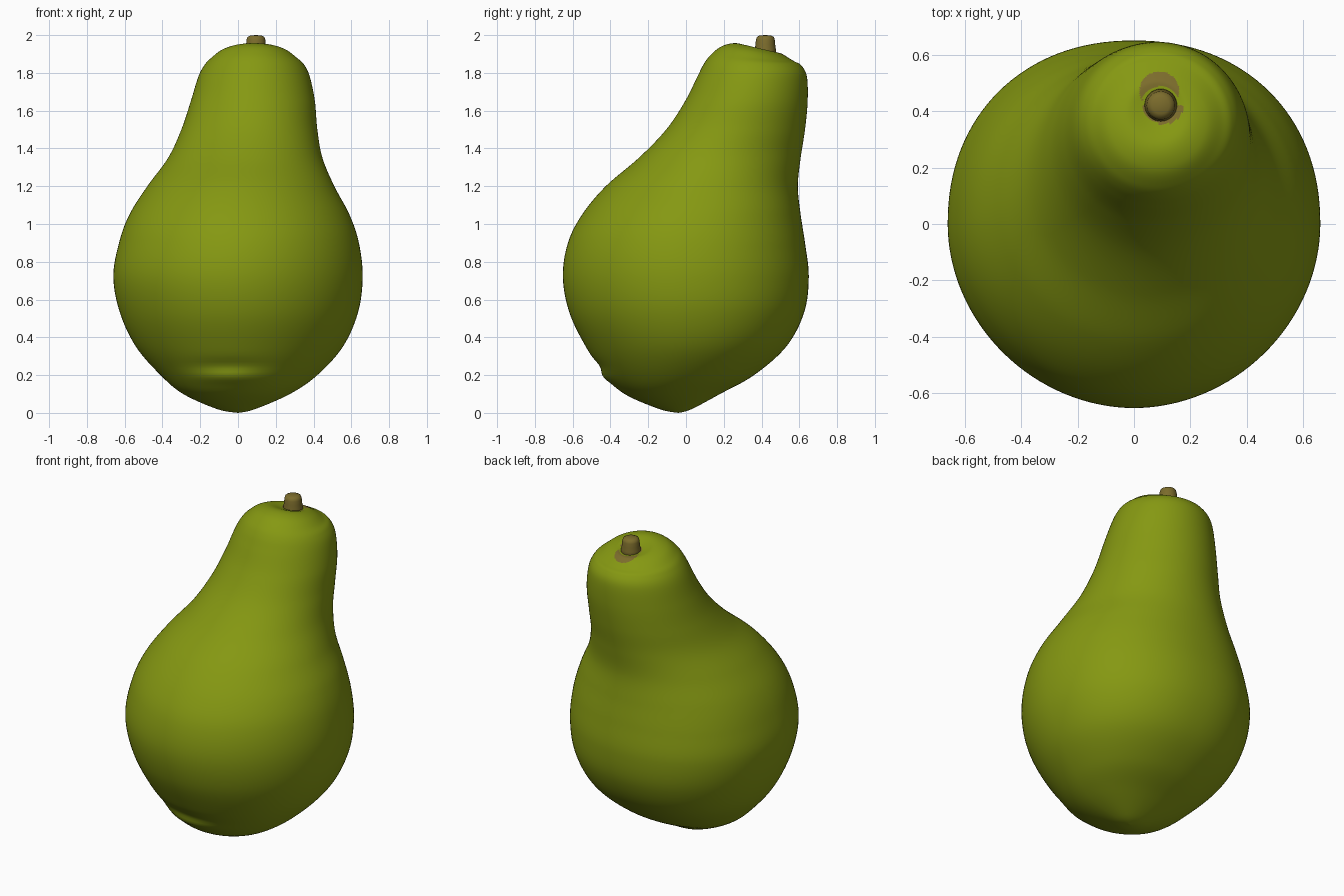
import bpy, math

if "Cube" in bpy.data.objects:
    bpy.data.objects.remove(bpy.data.objects["Cube"])

def mat(name, rgb):
    m = bpy.data.materials.new(name)
    m.diffuse_color = (*rgb, 1)
    m.use_nodes = True
    m.node_tree.nodes["Principled BSDF"].inputs["Base Color"].default_value = m.diffuse_color
    return m

green = mat("pear green", (0.235, 0.314, 0.006))
brown = mat("stem brown", (0.20, 0.15, 0.025))

# Belly and neck sections: z, x min, x max, y min, y max
BODY = [
    (0.00, 0, 0, -0.04, -0.04), (0.02, -0.11, 0.09, -0.14, 0.03),
    (0.10, -0.29, 0.275, -0.325, 0.18), (0.20, -0.41, 0.42, -0.43, 0.36),
    (0.35, -0.54, 0.555, -0.53, 0.53), (0.53, -0.625, 0.635, -0.617, 0.625),
    (0.72, -0.66, 0.66, -0.652, 0.65), (0.90, -0.63, 0.64, -0.625, 0.63),
    (1.05, -0.575, 0.59, -0.55, 0.607), (1.20, -0.48, 0.51, -0.425, 0.592),
    (1.35, -0.37, 0.447, -0.25, 0.607), (1.50, -0.30, 0.42, -0.105, 0.63),
    (1.65, -0.25, 0.407, -0.005, 0.644),
]
# Crown sections, tilted towards the back: centre x, y, z, half width, half depth, tilt
CROWN = [
    (0.085, 0.35, 1.78, 0.295, 0.29, 0), (0.087, 0.353, 1.845, 0.262, 0.257, -0.02),
    (0.085, 0.355, 1.88, 0.225, 0.22, -0.09), (0.085, 0.367, 1.915, 0.175, 0.168, -0.18),
    (0.085, 0.395, 1.928, 0.115, 0.115, -0.24), (0.09, 0.42, 1.915, 0.06, 0.06, -0.15),
    (0.09, 0.42, 1.908, 0, 0, 0),
]
ROWS = [((a + b)/2, (c + d)/2, z, (b - a)/2, (d - c)/2, 0) for z, a, b, c, d in BODY] + CROWN
SUB, SEG = 8, 128

def spline(a, b, c, d, t):
    return 0.5 * (2*b + (c - a)*t + (2*a - 5*b + 4*c - d)*t*t + (3*b - a - 3*c + d)*t**3)

def dense_rows():
    out, n = [], len(ROWS)
    for i in range(n - 1):
        quad = [ROWS[max(0, min(n - 1, i + k))] for k in (-1, 0, 1, 2)]
        for s in range(SUB):
            out.append([spline(*col, s / SUB) for col in zip(*quad)])
    return out[1:]          # the two end points become poles

def power(v, n):
    return math.copysign(abs(v) ** (2 / n), v)

def body_point(row, a):
    cx, cy, z, rx, ry, tilt = row
    w = max(0, min(1, (1.4 - z) / 0.5))      # belly is slightly squarer at the back
    n = 2 + w * (0.15 if math.sin(a) > 0 else -0.05)
    dy = ry * power(math.sin(a), n)
    x, y, z = cx + rx * power(math.cos(a), n), cy + dy, z + tilt * dy
    if y < -0.05 and z < 0.5:                # raised lip near the blossom end
        side = math.exp(-((x + 0.06) / 0.2) ** 2)
        y -= side * 0.018 * math.exp(-((z - 0.19) / 0.035) ** 2)
        y += side * 0.012 * math.exp(-((z - 0.25) / 0.035) ** 2)
    return (x, y, max(z, 0))

def loft(name, rings, bottom, top, mats):
    verts = [p for r in rings for p in r]
    n, faces = len(rings[0]), []
    for i in range(len(rings) - 1):
        for j in range(n):
            k = (j + 1) % n
            faces.append((i*n + j, i*n + k, (i+1)*n + k, (i+1)*n + j))
    b, t, last = len(verts), len(verts) + 1, (len(rings) - 1) * n
    verts += [bottom, top]
    for j in range(n):
        k = (j + 1) % n
        faces += [(b, k, j), (t, last + j, last + k)]
    me = bpy.data.meshes.new(name)
    me.from_pydata(verts, [], faces)
    for m in mats:
        me.materials.append(m)
    ob = bpy.data.objects.new(name, me)
    bpy.context.collection.objects.link(ob)
    me.shade_smooth()
    return ob

# Fruit
rings = [[body_point(r, 2*math.pi*j/SEG) for j in range(SEG)] for r in dense_rows()]
fruit = loft("fruit", rings, (0, -0.04, 0), (0.09, 0.42, 1.908), [green, brown])

# Brown scar crescents around the stem
for f in fruit.data.polygons:
    c = f.center
    if c.z > 1.85:
        behind = math.dist(c.xy, (0.09, 0.47)) < 0.07 and math.dist(c.xy, (0.095, 0.42)) > 0.068
        before = math.dist(c.xy, (0.105, 0.425)) < 0.072 and c.y < 0.42
        f.material_index = int(behind or before)

# Stem: short tapered stub with a rounded top
STEM = [(1.88, 0.062), (1.925, 0.056), (1.95, 0.052), (1.975, 0.05), (1.99, 0.045), (1.998, 0.03)]
srings = [[(0.095 + r*math.cos(2*math.pi*j/32), 0.42 + r*math.sin(2*math.pi*j/32), z)
           for j in range(32)] for z, r in STEM]
loft("stem", srings, (0.095, 0.42, 1.88), (0.095, 0.42, 2.0), [brown])
